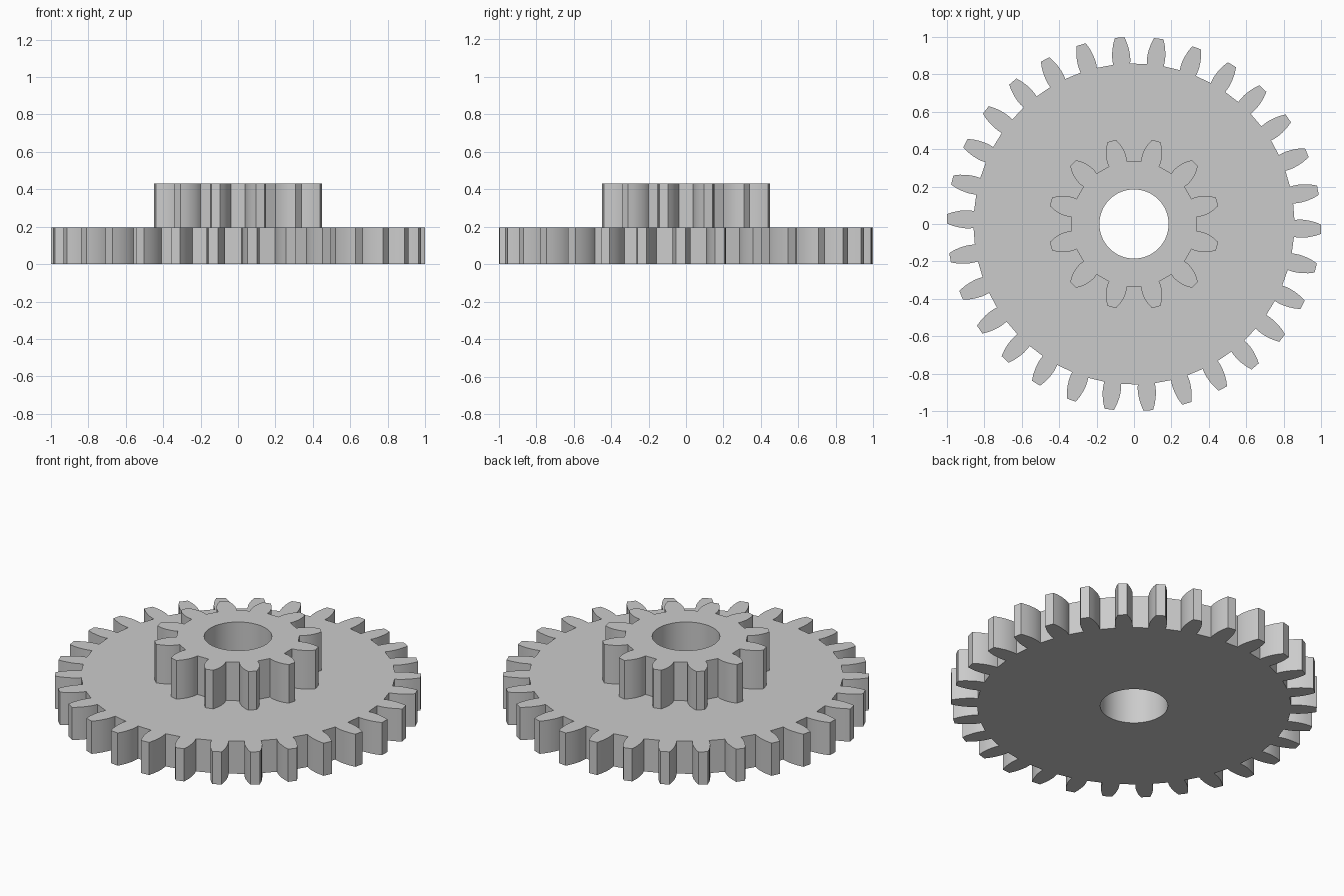
import bpy, bmesh, math

if "Cube" in bpy.data.objects:
    bpy.data.objects.remove(bpy.data.objects["Cube"])

WHEEL_H, TOP_H, BORE_R = 0.197, 0.43, 0.185

grey = bpy.data.materials.new("plain grey")
grey.diffuse_color = (0.6, 0.6, 0.6, 1)
grey.use_nodes = True
grey.node_tree.nodes["Principled BSDF"].inputs["Base Color"].default_value = grey.diffuse_color


def gear_outline(teeth, phase, flank):
    """Closed gear profile; flank lists (radius, tooth width) from root to tip."""
    pts = []
    for i in range(teeth):
        mid = math.radians(phase) + i * math.tau / teeth
        side = [(r, math.asin(w / 2 / r)) for r, w in flank]
        for r, a in [(r, -a) for r, a in side] + side[::-1]:
            pts.append((r * math.cos(mid + a), r * math.sin(mid + a)))
    return pts


def circle(radius, n=72):
    return [(radius * math.cos(i * math.tau / n), radius * math.sin(i * math.tau / n))
            for i in range(n)]


def ring(bm, pts, z):
    return [bm.verts.new((x, y, z)) for x, y in pts]


def wall(bm, low, high, inward=False):
    n = len(low)
    for i in range(n):
        j = (i + 1) % n
        quad = [low[i], low[j], high[j], high[i]]
        bm.faces.new(quad[::-1] if inward else quad)


def cap(bm, outer, inner, up):
    """Flat face between an outer loop and a hole loop."""
    edges = []
    for loop in (outer, inner):
        for a, b in zip(loop, loop[1:] + loop[:1]):
            edges.append(bm.edges.get((a, b)) or bm.edges.new((a, b)))
    made = bmesh.ops.triangle_fill(bm, edges=edges, use_beauty=True)["geom"]
    for f in made:
        if isinstance(f, bmesh.types.BMFace):
            f.normal_update()
            if (f.normal.z > 0) != up:
                f.normal_flip()


def finish(bm, name):
    mesh = bpy.data.meshes.new(name)
    bm.to_mesh(mesh)
    bm.free()
    mesh.materials.append(grey)
    ob = bpy.data.objects.new(name, mesh)
    bpy.context.collection.objects.link(ob)
    bpy.ops.object.select_all(action='DESELECT')
    ob.select_set(True)
    bpy.context.view_layer.objects.active = ob
    bpy.ops.object.shade_smooth_by_angle(angle=math.radians(25))


# tooth profiles
wheel = gear_outline(30, -1.6, [(0.858, 0.091), (0.88, 0.096), (0.905, 0.096),
                                (0.935, 0.089), (0.968, 0.074), (1.0, 0.051)])
pinion = gear_outline(12, 15, [(0.336, 0.100), (0.355, 0.106), (0.375, 0.106),
                               (0.405, 0.097), (0.433, 0.077), (0.46, 0.046)])
bore = circle(BORE_R)

# large wheel: its top face is open where the small gear rises out of it
bm = bmesh.new()
o0, o1 = ring(bm, wheel, 0), ring(bm, wheel, WHEEL_H)
b0, b1 = ring(bm, bore, 0), ring(bm, bore, WHEEL_H)
wall(bm, o0, o1)
wall(bm, b0, b1, inward=True)
cap(bm, o0, b0, up=False)
cap(bm, o1, ring(bm, pinion, WHEEL_H), up=True)
finish(bm, "large_gear_wheel")

# small gear on top
bm = bmesh.new()
o0, o1 = ring(bm, pinion, WHEEL_H), ring(bm, pinion, TOP_H)
b0, b1 = ring(bm, bore, WHEEL_H), ring(bm, bore, TOP_H)
wall(bm, o0, o1)
wall(bm, b0, b1, inward=True)
cap(bm, o1, b1, up=True)
finish(bm, "small_gear")
